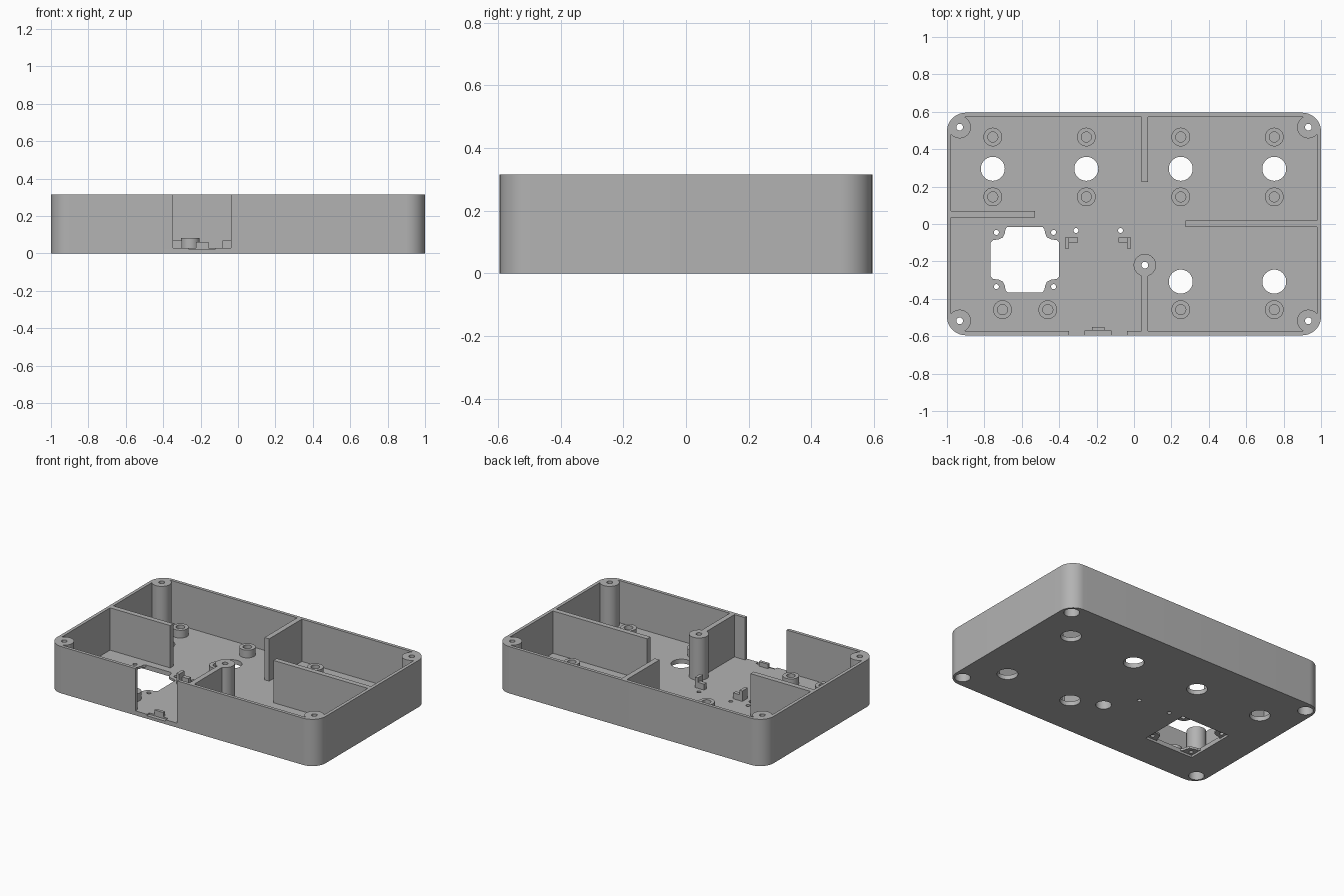
import bpy
import bmesh
from math import cos, sin, pi, radians

if "Cube" in bpy.data.objects:
    bpy.data.objects.remove(bpy.data.objects["Cube"], do_unlink=True)

# One plain grey plastic
grey = bpy.data.materials.new("grey plastic")
grey.use_nodes = True
colour = (0.45, 0.45, 0.45, 1)
grey.diffuse_color = colour
grey.node_tree.nodes["Principled BSDF"].inputs["Base Color"].default_value = colour

HEIGHT, FLOOR, WALL = 0.315, 0.03, 0.022


def prism(name, outline, z0, z1):
    """Extrude a closed outline from z0 to z1."""
    bm = bmesh.new()
    face = bm.faces.new([bm.verts.new((x, y, z0)) for x, y in outline])
    out = bmesh.ops.extrude_face_region(bm, geom=[face])
    for v in out["geom"]:
        if isinstance(v, bmesh.types.BMVert):
            v.co.z = z1
    bmesh.ops.recalc_face_normals(bm, faces=bm.faces)
    mesh = bpy.data.meshes.new(name)
    bm.to_mesh(mesh)
    bm.free()
    mesh.materials.append(grey)
    obj = bpy.data.objects.new(name, mesh)
    bpy.context.collection.objects.link(obj)
    return obj


def box(name, x0, x1, y0, y1, z0, z1):
    return prism(name, [(x0, y0), (x1, y0), (x1, y1), (x0, y1)], z0, z1)


def cylinder(name, x, y, r, z0, z1, n=40):
    ring = [(x + r * cos(2 * pi * i / n), y + r * sin(2 * pi * i / n)) for i in range(n)]
    return prism(name, ring, z0, z1)


def rounded(name, w, d, r, z0, z1, n=12):
    """Prism with a rounded rectangle outline of half sizes w and d."""
    pts = []
    for q, (sx, sy) in enumerate([(1, 1), (-1, 1), (-1, -1), (1, -1)]):
        for i in range(n + 1):
            a = pi / 2 * (q + i / n)
            pts.append((sx * (w - r) + r * cos(a), sy * (d - r) + r * sin(a)))
    return prism(name, pts, z0, z1)


def combine(target, tool, operation):
    """Apply a boolean and discard the tool."""
    mod = target.modifiers.new("cut", 'BOOLEAN')
    mod.operation, mod.object, mod.solver = operation, tool, 'EXACT'
    graph = bpy.context.evaluated_depsgraph_get()
    mesh = bpy.data.meshes.new_from_object(target.evaluated_get(graph))
    target.modifiers.clear()
    target.data = mesh
    bpy.data.objects.remove(tool, do_unlink=True)


def cut(target, tool):
    combine(target, tool, 'DIFFERENCE')


def join(target, tool):
    combine(target, tool, 'UNION')


# Tray with rounded corners
case = rounded("case", 1, 0.595, 0.1, 0, HEIGHT)
cut(case, rounded("cavity", 1 - WALL, 0.595 - WALL, 0.1 - WALL, FLOOR, 1))

# Partition walls
for x0, x1, y0, y1 in [(0.04, 0.075, 0.225, 0.585), (0.04, 0.075, -0.585, -0.25),
                       (-0.99, -0.53, 0.035, 0.07), (0.275, 0.99, -0.015, 0.02)]:
    join(case, box("partition", x0, x1, y0, y1, FLOOR - 0.01, HEIGHT))

# Full-height screw posts with counterbores from below
posts = [(sx * 0.932, sy * 0.518) for sx in (-1, 1) for sy in (-1, 1)] + [(0.058, -0.22)]
for x, y in posts:
    join(case, cylinder("post", x, y, 0.06, FLOOR - 0.01, HEIGHT))
for x, y in posts:
    cut(case, cylinder("screw_hole", x, y, 0.018, -1, 1, 24))
    cut(case, cylinder("counterbore", x, y, 0.048, -1, 0.2))

# Opening in the front wall with a shallow notch below it
cut(case, box("front_gap", -0.348, -0.038, -0.7, -0.56, FLOOR, 1))
cut(case, box("notch", -0.262, -0.122, -0.7, -0.57, 0.02, 1))

# Round floor holes
columns = (-0.755, -0.255, 0.25, 0.75)
for x, y in [(x, 0.295) for x in columns] + [(x, -0.308) for x in columns[2:]]:
    cut(case, cylinder("button_hole", x, y, 0.064, -1, 0.2, 48))

# Square floor window: shallow recess below, corner tabs with screw holes above
cx, cy = -0.583, -0.19
quarter = [(0.183, 0.09), (0.172, 0.103), (0.14, 0.108), (0.118, 0.118),
           (0.108, 0.14), (0.104, 0.163), (0.093, 0.175)]
window = []
for sx, sy in [(1, 1), (-1, 1), (-1, -1), (1, -1)]:
    side = quarter if sx * sy > 0 else quarter[::-1]
    window += [(cx + sx * x, cy + sy * y) for x, y in side]
cut(case, prism("window", window, -1, 0.2))
cut(case, box("recess", cx - 0.183, cx + 0.183, cy - 0.175, cy + 0.175, -1, 0.015))
pins = [(cx + sx * 0.153, cy + sy * 0.145) for sx in (-1, 1) for sy in (-1, 1)]
for x, y in pins + [(-0.31, -0.035), (-0.072, -0.035)]:
    cut(case, cylinder("pin_hole", x, y, 0.0135, -1, 0.2, 20))

parts = [case]

# Short screw bosses on the floor
bosses = [(x, y) for x in columns for y in (0.465, 0.145)]
bosses += [(x, -0.458) for x in (-0.703, -0.461, 0.25, 0.75)]
for i, (x, y) in enumerate(bosses):
    boss = cylinder(f"floor_boss_{i + 1}", x, y, 0.05, FLOOR, 0.082)
    cut(boss, cylinder("boss_hole", x, y, 0.027, -1, 1, 28))
    parts.append(boss)

# Mirrored corner brackets and the front stop for the circuit board
for name, s in (("right", -1), ("left", 1)):
    def bx(a, b):
        return sorted((-0.192 + s * a, -0.192 + s * b))
    bracket = box(f"board_bracket_{name}", *bx(0.155, 0.177), -0.13, -0.073, FLOOR, 0.1)
    join(bracket, box("arm", *bx(0.108, 0.16), -0.1, -0.073, FLOOR, 0.07))
    parts.append(bracket)
parts.append(box("board_stop", -0.225, -0.158, -0.57, -0.55, FLOOR, 0.06))

# Smooth round surfaces, keep edges crisp
for obj in parts:
    obj.data.shade_smooth()
    obj.data.set_sharp_from_angle(angle=radians(30))
